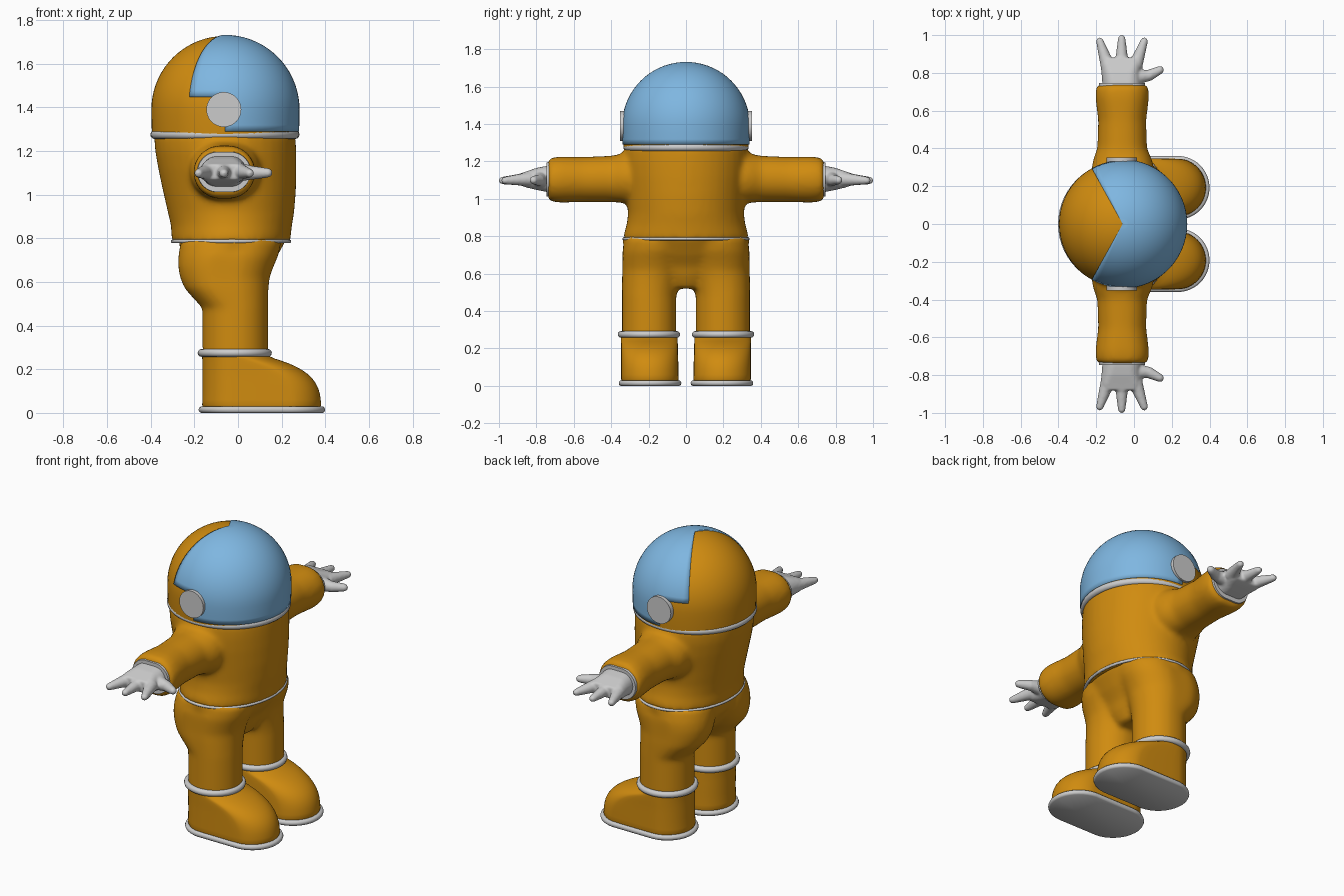
import bpy, bmesh, math
from mathutils import Vector, Matrix

if "Cube" in bpy.data.objects:
    bpy.data.objects.remove(bpy.data.objects["Cube"])


def material(name, rgb):
    m = bpy.data.materials.new(name)
    m.diffuse_color = (*rgb, 1)
    m.use_nodes = True
    m.node_tree.nodes["Principled BSDF"].inputs["Base Color"].default_value = m.diffuse_color
    return m


ORANGE = material("orange suit", (0.63, 0.26, 0.005))
BLUE = material("blue visor", (0.21, 0.47, 0.75))
CX, CZ = -0.06, 1.39  # helmet centre


def finish(bm, name, mat=None, voxel=0, smooth=0, subsurf=0):
    """Turn a bmesh into a smooth object, optionally fused by voxel remesh."""
    bmesh.ops.recalc_face_normals(bm, faces=bm.faces)
    me = bpy.data.meshes.new(name)
    bm.to_mesh(me)
    bm.free()
    ob = bpy.data.objects.new(name, me)
    bpy.context.collection.objects.link(ob)
    if mat:
        me.materials.append(mat)
    bpy.ops.object.select_all(action='DESELECT')
    ob.select_set(True)
    bpy.context.view_layer.objects.active = ob
    bpy.ops.object.shade_smooth_by_angle(angle=math.radians(50))
    if voxel:
        r = ob.modifiers.new("fuse", 'REMESH')
        r.mode, r.voxel_size, r.use_smooth_shade = 'VOXEL', voxel, True
        s = ob.modifiers.new("blend", 'SMOOTH')
        s.factor, s.iterations = 0.5, smooth
    if subsurf:
        s = ob.modifiers.new("round", 'SUBSURF')
        s.levels = s.render_levels = subsurf
    return ob


def loft(bm, rings, axis='z', sign=1, n=40):
    """Skin closed oval sections given as (position, a0, a1, b0, b1)."""
    loops = []
    for t, a0, a1, b0, b1 in rings:
        ha, hb = (a1 - a0) / 2, (b1 - b0) / 2
        loop = []
        for i in range(n):
            c, s = math.cos(math.tau * (i + .5) / n), math.sin(math.tau * (i + .5) / n)
            rad = min(ha, hb)  # stadium when long, ellipse when wide
            a = (a0 + a1) / 2 + rad * c + math.copysign(ha - rad, c)
            b = (b0 + b1) / 2 + hb * s
            loop.append(bm.verts.new((a, b * sign, t) if axis == 'z' else (a, t * sign, b)))
        loops.append(loop)
    for p, q in zip(loops, loops[1:]):
        for i in range(n):
            j = (i + 1) % n
            bm.faces.new((p[i], p[j], q[j], q[i]))
    bm.faces.new(loops[0])
    bm.faces.new(loops[-1])


def limb(bm, p, q, r0, r1):
    """Tapered finger segment with a round tip."""
    p, q = Vector(p), Vector(q)
    m = Matrix.Translation((p + q) / 2) @ (q - p).to_track_quat('Z', 'Y').to_matrix().to_4x4()
    bmesh.ops.create_cone(bm, cap_ends=True, segments=16, radius1=r0, radius2=r1,
                          depth=(q - p).length, matrix=m)
    bmesh.ops.create_icosphere(bm, subdivisions=2, radius=r1, matrix=Matrix.Translation(q))


def dome(r, azs, els, keep):
    """Spherical patch whose sides straighten below the equator."""
    bm = bmesh.new()
    grid = []
    for e in els:
        er = math.radians(e)
        h = r * math.cos(er if e > 0 else er * .4)
        grid.append([bm.verts.new((CX + h * math.cos(math.radians(a)),
                                   h * math.sin(math.radians(a)),
                                   CZ + r * math.sin(er))) for a in azs])
    for i in range(len(els) - 1):
        for j in range(len(azs) - 1):
            if keep((azs[j] + azs[j + 1]) / 2, (els[i] + els[i + 1]) / 2):
                bm.faces.new((grid[i][j], grid[i][j + 1], grid[i + 1][j + 1], grid[i + 1][j]))
    bmesh.ops.remove_doubles(bm, verts=bm.verts, dist=1e-5)
    bmesh.ops.delete(bm, geom=[v for v in bm.verts if not v.link_faces], context='VERTS')
    return bm


def torus(name, x, y, z, rx, ry, tube):
    bpy.ops.mesh.primitive_torus_add(location=(x, y, z), major_radius=rx, minor_radius=tube,
                                     major_segments=56, minor_segments=12)
    ob = bpy.context.object
    ob.name = name
    for v in ob.data.vertices:  # stretch the path, keep the tube round
        v.co.y += (ry - rx) * v.co.y / math.hypot(v.co.x, v.co.y)
    bpy.ops.object.shade_smooth()


# Helmet shell and visor
dn = [-20, -15, -10, -5, 0]
shell = dome(0.337, [i * 6 for i in range(61)], dn + [i * 5 for i in range(1, 19)],
             lambda a, e: True)
finish(shell, "helmet_shell", ORANGE)
half = [i * 6 for i in range(1, 16)] + [90 + i * 5.8 for i in range(1, 6)]
azs = [-a for a in reversed(half)] + [0] + half
visor = dome(0.342, azs, [-17, -12, -6, 0, 5] + [10 + i * 5 for i in range(17)],
             lambda a, e: abs(a) < 90 or e > 10)
sol = finish(visor, "visor", BLUE).modifiers.new("thickness", 'SOLIDIFY')
sol.thickness, sol.offset = 0.012, -1
torus("helmet_ring", CX, 0, 1.275, 0.322, 0.315, 0.02)

# Ear discs
for s in (-1, 1):
    bm = bmesh.new()
    bmesh.ops.create_cone(bm, cap_ends=True, segments=40, radius1=0.08, radius2=0.08, depth=0.05,
                          matrix=Matrix.Translation((-0.065, s * 0.327, 1.39))
                          @ Matrix.Rotation(math.pi / 2, 4, 'X'))
    finish(bm, "ear_disc")

# Jacket: torso and sleeves fused together
bm = bmesh.new()
loft(bm, [(0.78, -0.305, 0.24, -0.337, 0.337), (0.81, -0.305, 0.242, -0.334, 0.334),
          (0.86, -0.308, 0.248, -0.318, 0.318), (0.92, -0.322, 0.258, -0.31, 0.31),
          (1.02, -0.345, 0.266, -0.318, 0.318), (1.12, -0.366, 0.268, -0.33, 0.33),
          (1.2, -0.38, 0.267, -0.335, 0.335), (1.28, -0.386, 0.264, -0.33, 0.33)])
for s in (-1, 1):
    loft(bm, [(0.12, -0.24, 0.12, 0.96, 1.25), (0.33, -0.22, 0.1, 0.978, 1.243),
              (0.4, -0.195, 0.07, 0.983, 1.23), (0.55, -0.19, 0.065, 0.983, 1.224),
              (0.67, -0.205, 0.08, 0.98, 1.226), (0.72, -0.203, 0.078, 0.985, 1.22),
              (0.74, -0.19, 0.065, 1.0, 1.205)], 'y', s)
finish(bm, "jacket", ORANGE, 0.014, 12)
torus("waist_ring", -0.032, 0, 0.786, 0.268, 0.332, 0.008)

# Trousers: pelvis and legs fused together
bm = bmesh.new()
loft(bm, [(0.52, -0.1, 0.08, -0.1, 0.1), (0.58, -0.17, 0.11, -0.18, 0.18),
          (0.64, -0.215, 0.13, -0.28, 0.28), (0.7, -0.255, 0.17, -0.335, 0.335),
          (0.8, -0.275, 0.225, -0.338, 0.338)])
for s in (-1, 1):
    loft(bm, [(0.25, -0.163, 0.138, 0.052, 0.342), (0.48, -0.163, 0.138, 0.052, 0.342),
              (0.52, -0.2, 0.138, 0.045, 0.342), (0.57, -0.245, 0.14, 0.03, 0.342),
              (0.62, -0.266, 0.145, 0.01, 0.34), (0.67, -0.275, 0.163, 0.0, 0.34),
              (0.72, -0.274, 0.185, -0.02, 0.34), (0.79, -0.262, 0.2, -0.04, 0.325)], 'z', s)
finish(bm, "trousers", ORANGE, 0.014, 10)

for s in (-1, 1):
    # Boot, sole and ankle ring
    bm = bmesh.new()
    loft(bm, [(0.005, -0.165, 0.382, 0.038, 0.347), (0.03, -0.165, 0.382, 0.038, 0.347),
              (0.09, -0.163, 0.378, 0.04, 0.347), (0.14, -0.163, 0.358, 0.041, 0.347),
              (0.18, -0.163, 0.322, 0.042, 0.347), (0.215, -0.163, 0.265, 0.043, 0.348),
              (0.24, -0.164, 0.2, 0.044, 0.348), (0.256, -0.165, 0.14, 0.045, 0.348),
              (0.285, -0.165, 0.13, 0.046, 0.348)], 'z', s)
    finish(bm, "boot", ORANGE, subsurf=1)
    bm = bmesh.new()
    loft(bm, [(0, -0.17, 0.39, 0.034, 0.351), (0.006, -0.178, 0.397, 0.027, 0.358),
              (0.015, -0.182, 0.4, 0.024, 0.36), (0.024, -0.178, 0.397, 0.027, 0.358),
              (0.03, -0.17, 0.39, 0.034, 0.351)], 'z', s)
    finish(bm, "boot_sole")
    torus("ankle_ring", -0.015, s * 0.198, 0.275, 0.152, 0.149, 0.018)

    # Glove: palm, three fingers and a thumb
    bm = bmesh.new()
    loft(bm, [(0.7, -0.165, 0.04, 1.03, 1.178), (0.75, -0.168, 0.038, 1.038, 1.175),
              (0.8, -0.172, 0.033, 1.048, 1.165), (0.85, -0.178, 0.04, 1.06, 1.148),
              (0.88, -0.165, 0.03, 1.07, 1.138)], 'y', s)
    for x0, x1, y1 in ((-0.14, -0.181, 0.968), (-0.065, -0.065, 0.982), (0.008, 0.054, 0.968)):
        limb(bm, (x0, s * 0.84, 1.105), (x1, s * y1, 1.098), 0.038, 0.02)
    limb(bm, (-0.03, s * 0.775, 1.105), (0.075, s * 0.785, 1.1), 0.05, 0.03)
    limb(bm, (0.075, s * 0.785, 1.1), (0.137, s * 0.815, 1.1), 0.031, 0.022)
    finish(bm, "glove", None, 0.007, 3)
    # Dark band where glove meets sleeve
    bm = bmesh.new()
    loft(bm, [(0.71, -0.19, 0.06, 1.01, 1.2), (0.746, -0.185, 0.058, 1.012, 1.195)], 'y', s)
    finish(bm, "wrist_band")
